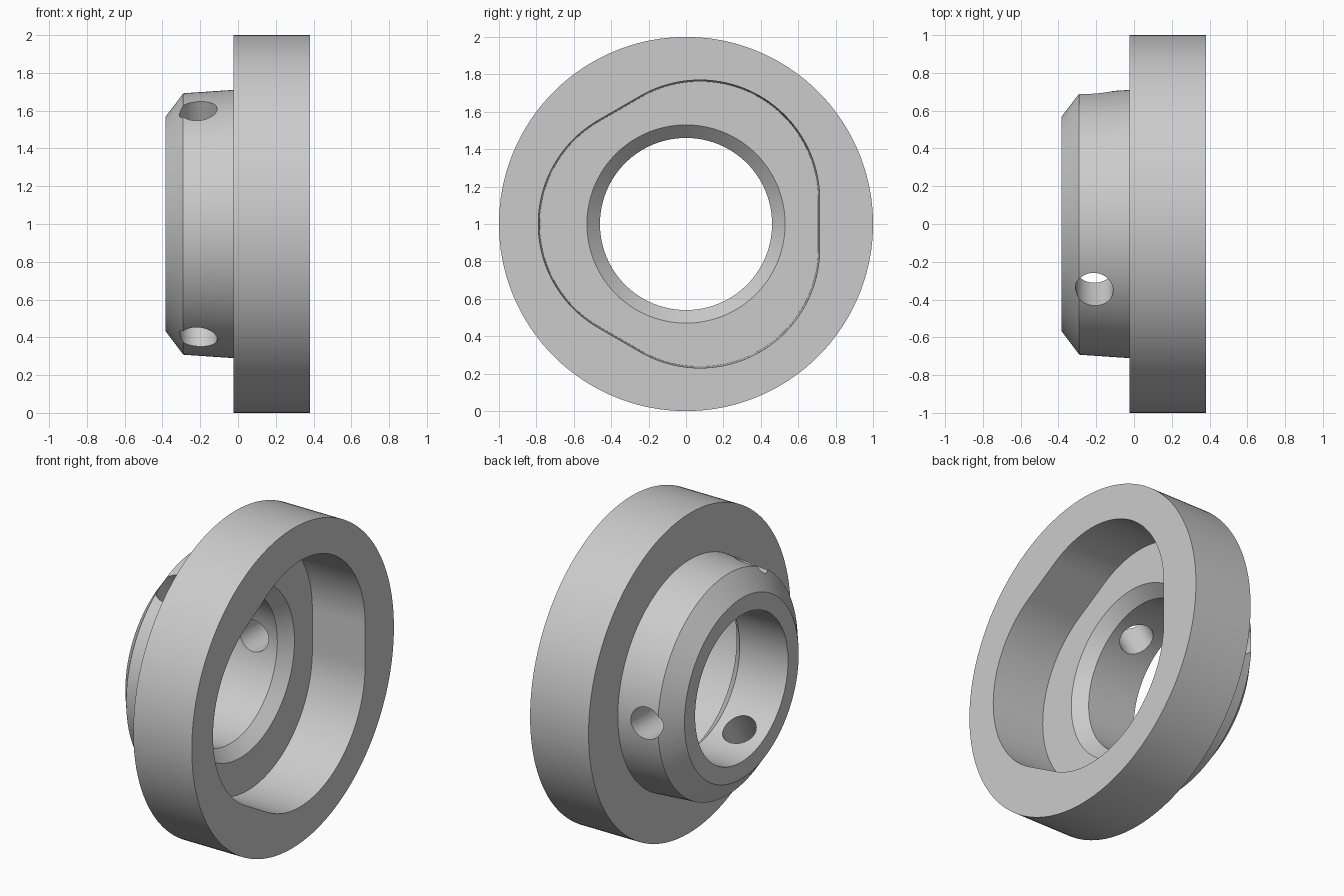
import bpy, bmesh
from math import sin, cos, sqrt, radians, pi
from mathutils import Matrix

cube = bpy.data.objects.get("Cube")
if cube:
    bpy.data.objects.remove(cube, do_unlink=True)

SEGS = 180
CENTRE_Z = 1.0

steel = bpy.data.materials.new("grey_metal")
steel.use_nodes = True
steel.diffuse_color = (0.6, 0.6, 0.6, 1)
steel.node_tree.nodes["Principled BSDF"].inputs["Base Color"].default_value = (0.6, 0.6, 0.6, 1)


def circle(r):
    return lambda a: r


def rounded_triangle(offset, lobe):
    """Polar radius of three arcs joined by flats; one flat faces +y."""
    flat = offset / 2 + lobe

    def radius(a):
        t = abs((a + 60) % 120 - 60)
        if flat * sin(radians(t)) / cos(radians(t)) <= offset * sin(pi / 3):
            return flat / cos(radians(t))
        d = radians(60 - t)
        return offset * cos(d) + sqrt(lobe ** 2 - (offset * sin(d)) ** 2)
    return radius


def make_object(name, bm):
    bmesh.ops.recalc_face_normals(bm, faces=bm.faces)
    mesh = bpy.data.meshes.new(name)
    bm.to_mesh(mesh)
    bm.free()
    mesh.materials.append(steel)
    obj = bpy.data.objects.new(name, mesh)
    bpy.context.collection.objects.link(obj)
    return obj


# Flanged collar: closed loop of rings along x, outside then inside
rings = [
    (-0.385, circle(0.46)),                    # hub end face
    (-0.385, circle(0.565)),
    (-0.29, circle(0.692)),                    # hub chamfer
    (-0.025, circle(0.71)),                    # tapered hub side
    (-0.025, circle(1.0)),                     # flange
    (0.38, circle(1.0)),
    (0.38, rounded_triangle(0.15, 0.64)),      # pocket mouth
    (0.02, rounded_triangle(0.15, 0.632)),     # pocket floor
    (0.02, circle(0.53)),
    (-0.05, circle(0.46)),                     # bore chamfer
]
bm = bmesh.new()
loops = []
for x, radius in rings:
    loop = []
    for i in range(SEGS):
        a = 360 * i / SEGS
        r = radius(a)
        loop.append(bm.verts.new((x, r * cos(radians(a)), CENTRE_Z + r * sin(radians(a)))))
    loops.append(loop)
for k, loop in enumerate(loops):
    nxt = loops[(k + 1) % len(loops)]
    for i in range(SEGS):
        j = (i + 1) % SEGS
        bm.faces.new((loop[i], loop[j], nxt[j], nxt[i]))
collar = make_object("flanged_collar", bm)

# Three radial screw holes through the hub wall
bm = bmesh.new()
for k in range(3):
    place = (Matrix.Translation((-0.21, 0, CENTRE_Z))
             @ Matrix.Rotation(k * 2 * pi / 3, 4, 'X')
             @ Matrix.Translation((0, 0.6, 0))
             @ Matrix.Rotation(pi / 2, 4, 'X'))
    bmesh.ops.create_cone(bm, cap_ends=True, segments=48, radius1=0.1,
                          radius2=0.1, depth=0.6, matrix=place)
cutter = make_object("screw_hole_cutter", bm)
cutter.hide_render = True

bpy.ops.object.select_all(action='DESELECT')
bpy.context.view_layer.objects.active = collar
collar.select_set(True)
cut = collar.modifiers.new("screw_holes", 'BOOLEAN')
cut.operation = 'DIFFERENCE'
cut.solver = 'EXACT'
cut.object = cutter
bpy.ops.object.modifier_apply(modifier=cut.name)
bpy.data.objects.remove(cutter, do_unlink=True)
bpy.ops.object.shade_smooth_by_angle(angle=radians(30))
